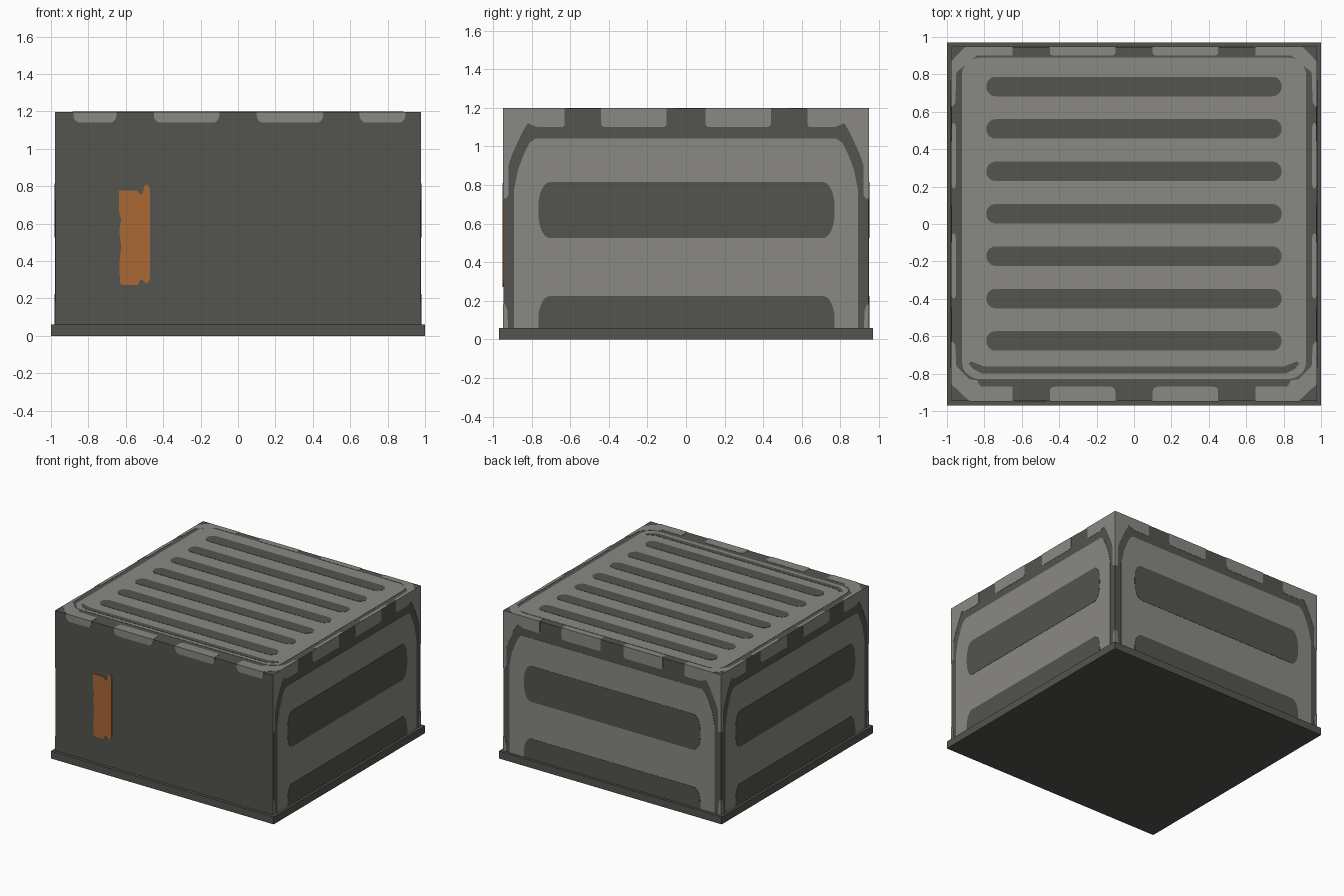
import bpy, bmesh, math

if "Cube" in bpy.data.objects:
    bpy.data.objects.remove(bpy.data.objects["Cube"])


def material(name, rgb):
    m = bpy.data.materials.new(name)
    m.diffuse_color = (*rgb, 1)
    m.use_nodes = True
    m.node_tree.nodes["Principled BSDF"].inputs["Base Color"].default_value = m.diffuse_color
    return m


DARK = material("dark grey", (0.087, 0.087, 0.077))
LIGHT = material("light grey", (0.252, 0.248, 0.228))
ORANGE = material("rust orange", (0.40, 0.138, 0.035))

HX, HY, TOP = 0.976, 0.946, 1.196   # painted plates bring these up to full size


def finish(name, bm, mat):
    bmesh.ops.recalc_face_normals(bm, faces=bm.faces)
    me = bpy.data.meshes.new(name)
    bm.to_mesh(me)
    bm.free()
    me.materials.append(mat)
    ob = bpy.data.objects.new(name, me)
    bpy.context.collection.objects.link(ob)


def box(name, hx, hy, z0, z1, mat):
    bm = bmesh.new()
    bmesh.ops.create_cube(bm, size=1)
    for v in bm.verts:
        v.co.x *= 2 * hx
        v.co.y *= 2 * hy
        v.co.z = z0 if v.co.z < 0 else z1
    finish(name, bm, mat)


# maps from a face's own (across, up, outward) to model space
def front(u, v, d): return (u, -HY - d, v)
def back(u, v, d): return (-u, HY + d, v)
def right(u, v, d): return (HX + d, u, v)
def left(u, v, d): return (-HX - d, -u, v)
def top(u, v, d): return (u, v, TOP + d)


def plates(name, polys, place, mat, height=0.002):
    bm = bmesh.new()
    for pts in polys:
        lo = [bm.verts.new(place(u, v, 0)) for u, v in pts]
        hi = [bm.verts.new(place(u, v, height)) for u, v in pts]
        bm.faces.new(lo[::-1])
        bm.faces.new(hi)
        n = len(pts)
        for i in range(n):
            j = (i + 1) % n
            bm.faces.new((lo[i], lo[j], hi[j], hi[i]))
    finish(name, bm, mat)


def rrect(u0, u1, v0, v1, rx, ry, low=True, high=True, seg=6):
    """Rectangle with elliptic corners, optionally only on the low or high edge."""
    pts = []
    for sx, sy, a0 in ((1, 1, 0), (-1, 1, 90), (-1, -1, 180), (1, -1, 270)):
        cu, cv = (u1 if sx > 0 else u0), (v1 if sy > 0 else v0)
        if not (high if sy > 0 else low):
            pts.append((cu, cv))
            continue
        for i in range(seg + 1):
            a = math.radians(a0 + 90 * i / seg)
            pts.append((cu - sx * rx + rx * math.cos(a), cv - sy * ry + ry * math.sin(a)))
    return pts


def both(polys):
    return polys + [[(-u, v) for u, v in p] for p in polys]


# main solids
box("base_plate", 1.0, 0.97, 0, 0.06, DARK)
box("body", HX, HY, 0.03, TOP, DARK)

# three panelled sides
panel = [(-0.89, 0.04), (-0.89, 0.78), (-0.87, 0.88), (-0.84, 0.96), (-0.81, 1.02), (-0.78, 1.04)]
panel += [(-u, v) for u, v in panel[::-1]]
corner = [(-0.948, 1.2), (-0.63, 1.2), (-0.63, 1.11), (-0.64, 1.1), (-0.77, 1.1), (-0.82, 1.12),
          (-0.85, 1.07), (-0.90, 0.96), (-0.92, 0.90), (-0.92, 0.75), (-0.93, 0.73), (-0.948, 0.73)]
foot = [(-0.948, 0.05), (-0.922, 0.05), (-0.925, 0.15), (-0.935, 0.18), (-0.948, 0.18)]
side_tab = rrect(-0.44, -0.10, 1.1, 1.2, 0.02, 0.02, high=False)
for label, place, k in (("right", right, 1), ("left", left, 1), ("back", back, 0.978 / 0.948)):
    def fit(polys):
        return [[(u * k, min(v, TOP + 0.002)) for u, v in p] for p in polys]
    plates(label + "_panel", fit([panel]), place, LIGHT)
    plates(label + "_edge_wear", fit(both([corner, foot, side_tab])), place, LIGHT)
    plates(label + "_slots", fit([rrect(-0.765, 0.77, 0.525, 0.815, 0.06, 0.13),
                                  rrect(-0.765, 0.77, 0.04, 0.225, 0.06, 0.12, low=False)]),
           place, DARK, 0.004)

# front wall: edge tabs and orange label
tabs = [rrect(a, b, 1.14, TOP + 0.002, 0.035, 0.04, high=False)
        for a, b in ((-0.88, -0.65), (-0.45, -0.10), (0.10, 0.455), (0.65, 0.895))]
plates("front_edge_tabs", tabs, front, LIGHT, 0.003)
label_shape = [(-0.63, 0.28), (-0.615, 0.272), (-0.535, 0.272), (-0.52, 0.305), (-0.495, 0.282),
               (-0.48, 0.285), (-0.47, 0.31), (-0.47, 0.79), (-0.485, 0.81), (-0.50, 0.805),
               (-0.51, 0.76), (-0.525, 0.757), (-0.54, 0.778), (-0.635, 0.778), (-0.635, 0.66),
               (-0.625, 0.62), (-0.635, 0.56), (-0.625, 0.48), (-0.635, 0.38)]
plates("front_label", [label_shape], front, ORANGE, 0.004)

# lid: panel, slots, front groove
plates("top_panel", [rrect(-0.92, 0.92, -0.83, 0.89, 0.10, 0.09)], top, LIGHT)
plates("top_slots", [rrect(-0.79, 0.79, 0.735 - 0.2267 * i - 0.052, 0.735 - 0.2267 * i + 0.052,
                           0.05, 0.052) for i in range(7)], top, DARK, 0.004)
groove = [(-0.885, -0.745), (-0.87, -0.735), (-0.80, -0.762)]
groove_low = [(-0.81, -0.80), (-0.86, -0.775)]
plates("top_groove", [groove + [(-u, v) for u, v in groove[::-1]]
                      + [(-u, v) for u, v in groove_low[::-1]] + groove_low], top, DARK, 0.004)

# lid: light wear round the rim
front_corner = [(-0.976, -0.62), (-0.955, -0.65), (-0.95, -0.76), (-0.88, -0.83), (-0.84, -0.835),
                (-0.82, -0.87), (-0.65, -0.87), (-0.65, -0.948), (-0.88, -0.948), (-0.95, -0.88),
                (-0.976, -0.86)]
back_corner = [(-0.976, 0.62), (-0.955, 0.65), (-0.95, 0.81), (-0.88, 0.87), (-0.84, 0.9),
               (-0.65, 0.9), (-0.65, 0.948), (-0.90, 0.948), (-0.92, 0.93), (-0.976, 0.87)]
rim = [front_corner, back_corner,
       rrect(-0.45, -0.10, -0.948, -0.87, 0.025, 0.025, low=False),
       rrect(-0.45, -0.10, 0.90, 0.948, 0.02, 0.02, high=False),
       rrect(-0.976, -0.952, 0.19, 0.54, 0.012, 0.03),
       rrect(-0.976, -0.952, -0.40, -0.05, 0.012, 0.03)]
plates("top_rim_wear", both(rim), top, LIGHT)
